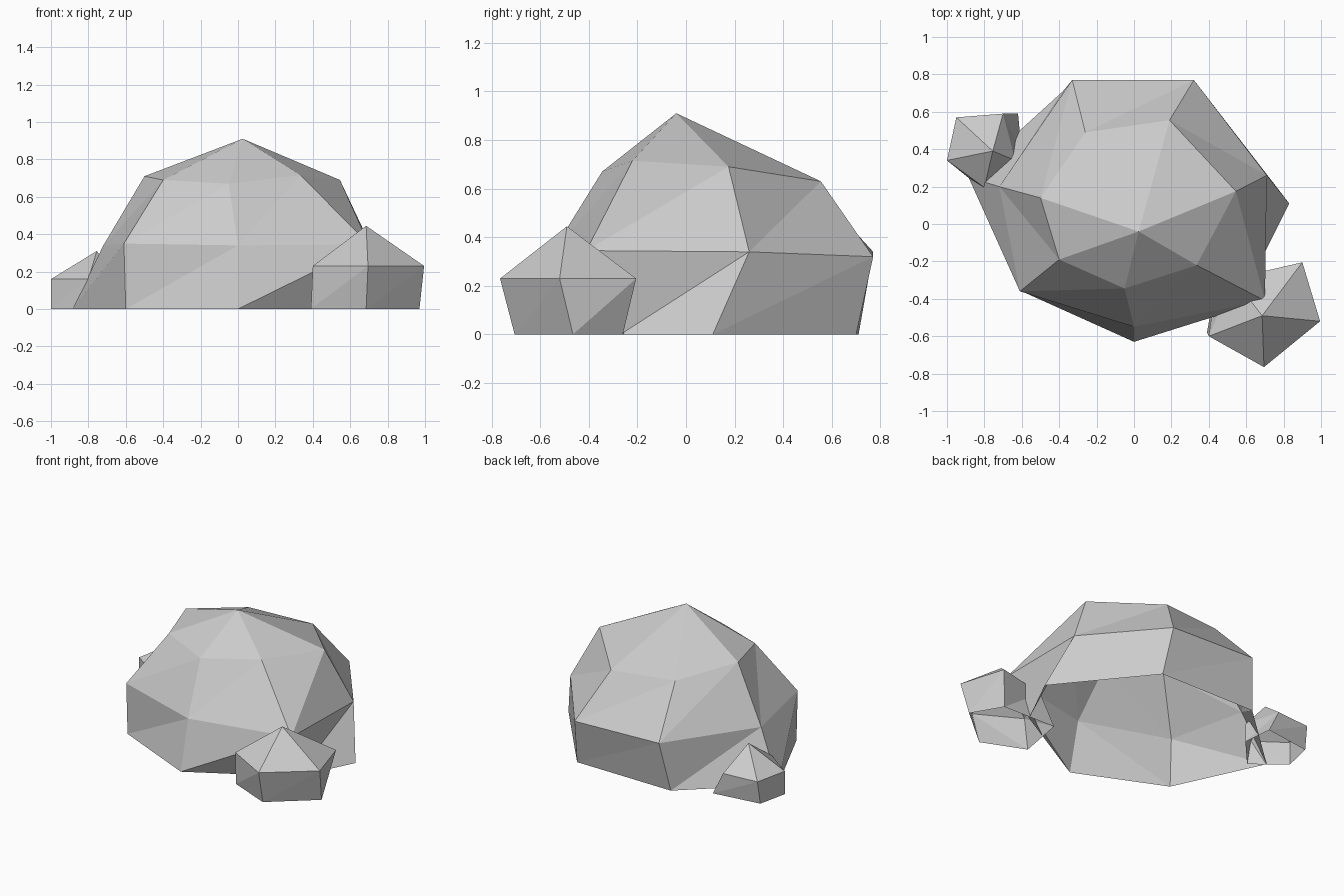
import bpy, bmesh

grey = bpy.data.materials.new("stone_grey")
grey.diffuse_color = (0.6, 0.6, 0.6, 1)


def rock(name, rings, peak):
    """Stack counter-clockwise rings of equal count, closed by a peak, open at the ground."""
    bm = bmesh.new()
    levels = [[bm.verts.new(p) for p in ring] for ring in rings]
    n = len(levels[0])
    for lo, up in zip(levels, levels[1:]):
        for i in range(n):
            j = (i + 1) % n
            bm.faces.new((lo[i], lo[j], up[j]))
            bm.faces.new((lo[i], up[j], up[i]))
    top = bm.verts.new(peak)
    for i in range(n):
        bm.faces.new((levels[-1][i], levels[-1][(i + 1) % n], top))
    mesh = bpy.data.meshes.new(name)
    bm.to_mesh(mesh)
    bm.free()
    mesh.materials.append(grey)
    obj = bpy.data.objects.new(name, mesh)
    bpy.context.collection.objects.link(obj)
    return obj


def flat(z, *points):
    return [(x, y, z) for x, y in points]


# Main boulder: seven-sided, three rings and a peak
rock("large_rock", [
    flat(0, (-0.60, -0.36), (0, -0.63), (0.64, -0.27), (0.83, 0.11),
         (0.35, 0.70), (-0.38, 0.71), (-0.885, 0.25)),
    [(-0.61, -0.36, 0.35), (0, -0.55, 0.34), (0.70, -0.41, 0.345), (0.71, 0.26, 0.34),
     (0.32, 0.77, 0.32), (-0.33, 0.77, 0.34), (-0.72, 0.20, 0.34)],
    [(-0.40, -0.19, 0.69), (-0.05, -0.345, 0.67), (0.335, -0.22, 0.715), (0.545, 0.175, 0.69),
     (0.19, 0.555, 0.63), (-0.26, 0.49, 0.65), (-0.50, 0.14, 0.71)],
], (0.025, -0.04, 0.91))

# Small five-sided rock at the front right
rock("front_small_rock", [
    flat(0, (0.39, -0.58), (0.685, -0.705), (0.97, -0.465), (0.85, -0.26), (0.45, -0.25)),
    flat(0.23, (0.40, -0.60), (0.695, -0.765), (0.995, -0.52), (0.90, -0.205), (0.53, -0.29)),
], (0.685, -0.49, 0.445))

# Smaller five-sided rock at the back left
rock("back_small_rock", [
    flat(0, (-0.79, 0.17), (-0.60, 0.38), (-0.62, 0.59), (-0.955, 0.545), (-1.0, 0.34)),
    flat(0.16, (-0.80, 0.195), (-0.635, 0.34), (-0.70, 0.59), (-0.95, 0.57), (-1.0, 0.34)),
], (-0.755, 0.39, 0.31))
